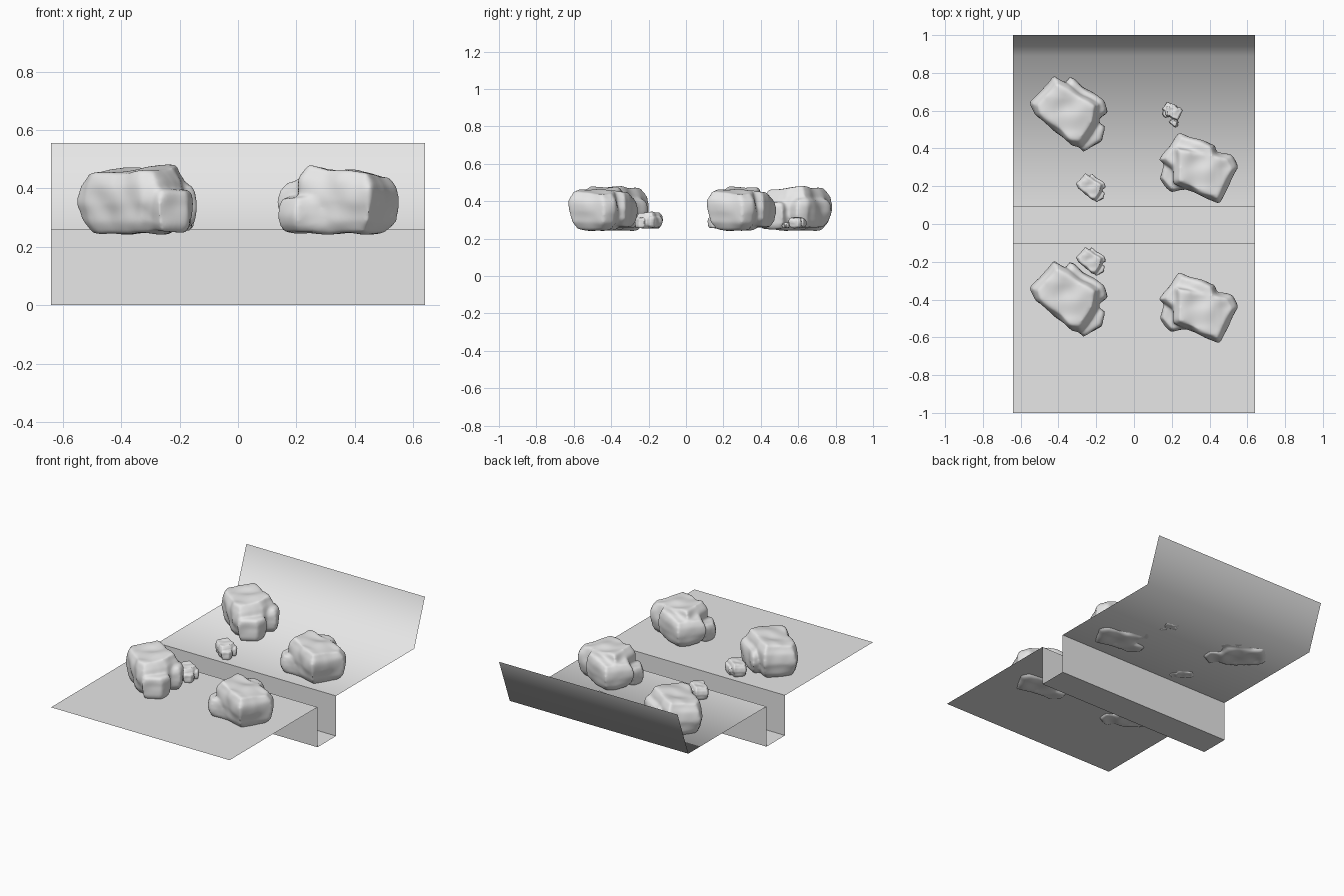
import bpy
import bmesh
from mathutils import Vector, noise

cube = bpy.data.objects.get("Cube")
if cube:
    bpy.data.objects.remove(cube)

GREY = (0.8, 0.8, 0.8, 1)
stone = bpy.data.materials.new("plain_grey")
stone.use_nodes = True
stone.diffuse_color = GREY
stone.node_tree.nodes["Principled BSDF"].inputs["Base Color"].default_value = GREY

GROUND = 0.26


def place(name, mesh, location=(0, 0, 0), scale=1):
    obj = bpy.data.objects.new(name, mesh)
    obj.location = location
    obj.scale = (scale,) * 3
    bpy.context.collection.objects.link(obj)
    return obj


# Ground sheet: a profile with a trench and a raised back lip, swept along x
def ground_mesh(half_width):
    profile = [(-1, GROUND), (-0.1, GROUND), (-0.1, 0), (0.09, 0),
               (0.09, GROUND), (0.89, GROUND), (1, 0.555)]
    bm = bmesh.new()
    rows = [[bm.verts.new((x, y, z)) for x in (-half_width, half_width)] for y, z in profile]
    for a, b in zip(rows, rows[1:]):
        bm.faces.new((a[0], a[1], b[1], b[0])).smooth = True
    for row in rows[1:5]:
        bm.edges.get(row).smooth = False
    mesh = bpy.data.meshes.new("ground")
    bm.to_mesh(mesh)
    bm.free()
    mesh.materials.append(stone)
    return mesh


# One rough chunk: an outline lofted through a tapered stack of rings
def add_chunk(bm, outline, low, high, tilt=(0, 0)):
    cx = sum(p[0] for p in outline) / len(outline)
    cy = sum(p[1] for p in outline) / len(outline)
    rings = []
    for level, size in ((0, 0.72), (0.2, 0.94), (0.5, 1.03), (0.8, 0.97), (1, 0.82)):
        ring = []
        for px, py in outline:
            x, y = cx + (px - cx) * size, cy + (py - cy) * size
            lean = (tilt[0] * (x - cx) + tilt[1] * (y - cy)) * level
            ring.append(bm.verts.new((x, y, low + (high - low) * level + lean)))
        rings.append(ring)
    n = len(outline)
    for a, b in zip(rings, rings[1:]):
        for i in range(n):
            j = (i + 1) % n
            bm.faces.new((a[i], a[j], b[j], b[i]))
    bm.faces.new(rings[0][::-1])
    bm.faces.new(rings[-1])


# Fuse chunks into one weathered rock
def rock_mesh(name, chunks):
    bm = bmesh.new()
    for chunk in chunks:
        add_chunk(bm, *chunk)
    bmesh.ops.recalc_face_normals(bm, faces=bm.faces)
    rough = bpy.data.meshes.new(name + "_rough")
    bm.to_mesh(rough)
    bm.free()
    helper = place(name + "_helper", rough)
    fuse = helper.modifiers.new("fuse", 'REMESH')
    fuse.mode = 'VOXEL'
    fuse.voxel_size = 0.009
    soften = helper.modifiers.new("soften", 'SMOOTH')
    soften.factor = 0.5
    soften.iterations = 9
    graph = bpy.context.evaluated_depsgraph_get()
    mesh = bpy.data.meshes.new_from_object(helper.evaluated_get(graph))
    bpy.data.objects.remove(helper)
    bpy.data.meshes.remove(rough)
    mesh.name = name
    normals = [v.normal.copy() for v in mesh.vertices]
    for v, normal in zip(mesh.vertices, normals):
        v.co += normal * 0.012 * noise.noise(v.co * 11 + Vector((3, 1, 7)))
    for face in mesh.polygons:
        face.use_smooth = True
    mesh.materials.clear()
    mesh.materials.append(stone)
    return mesh


# Outlines run anticlockwise; heights are measured from the ground
long_rock = rock_mesh("long_rock", [
    ([(-0.2, 0.06), (-0.17, 0), (0.02, -0.16), (0.07, -0.17),
      (0.16, -0.045), (0.17, 0.055), (-0.07, 0.2)], -0.015, 0.205, (0.1, 0.05)),
    ([(-0.05, 0.1), (0.13, -0.05), (0.21, 0.01), (0.19, 0.07), (0.01, 0.2)], 0, 0.15),
    ([(0.03, -0.14), (0.08, -0.2), (0.18, -0.14), (0.2, -0.06), (0.1, 0)], -0.01, 0.13)])
wide_rock = rock_mesh("wide_rock", [
    ([(-0.14, 0.13), (-0.14, -0.07), (0.03, -0.15), (0.1, -0.175),
      (0.2, 0.01), (0.165, 0.07)], -0.015, 0.2, (-0.12, -0.03)),
    ([(-0.22, 0.05), (-0.1, -0.03), (0.09, 0.06), (0.08, 0.13), (-0.11, 0.19)], 0.005, 0.18, (0.15, -0.1)),
    ([(-0.22, -0.05), (-0.15, -0.12), (0, -0.1), (-0.05, 0.02), (-0.2, 0.02)], -0.01, 0.11)])

place("ground", ground_mesh(0.64))
for name, mesh, x, y, scale in (
        ("back_right_rock", long_rock, -0.35, 0.58, 1),
        ("front_right_rock", long_rock, -0.35, -0.4, 1),
        ("back_left_rock", wide_rock, 0.35, 0.29, 1),
        ("front_left_rock", wide_rock, 0.35, -0.45, 1),
        ("back_small_rock", long_rock, -0.23, 0.19, 0.38),
        ("front_small_rock", long_rock, -0.23, -0.2, 0.38),
        ("pebble", wide_rock, 0.205, 0.595, 0.26),
        ("tiny_pebble", long_rock, 0.21, 0.535, 0.12)):
    place(name, mesh, (x, y, GROUND), scale)
